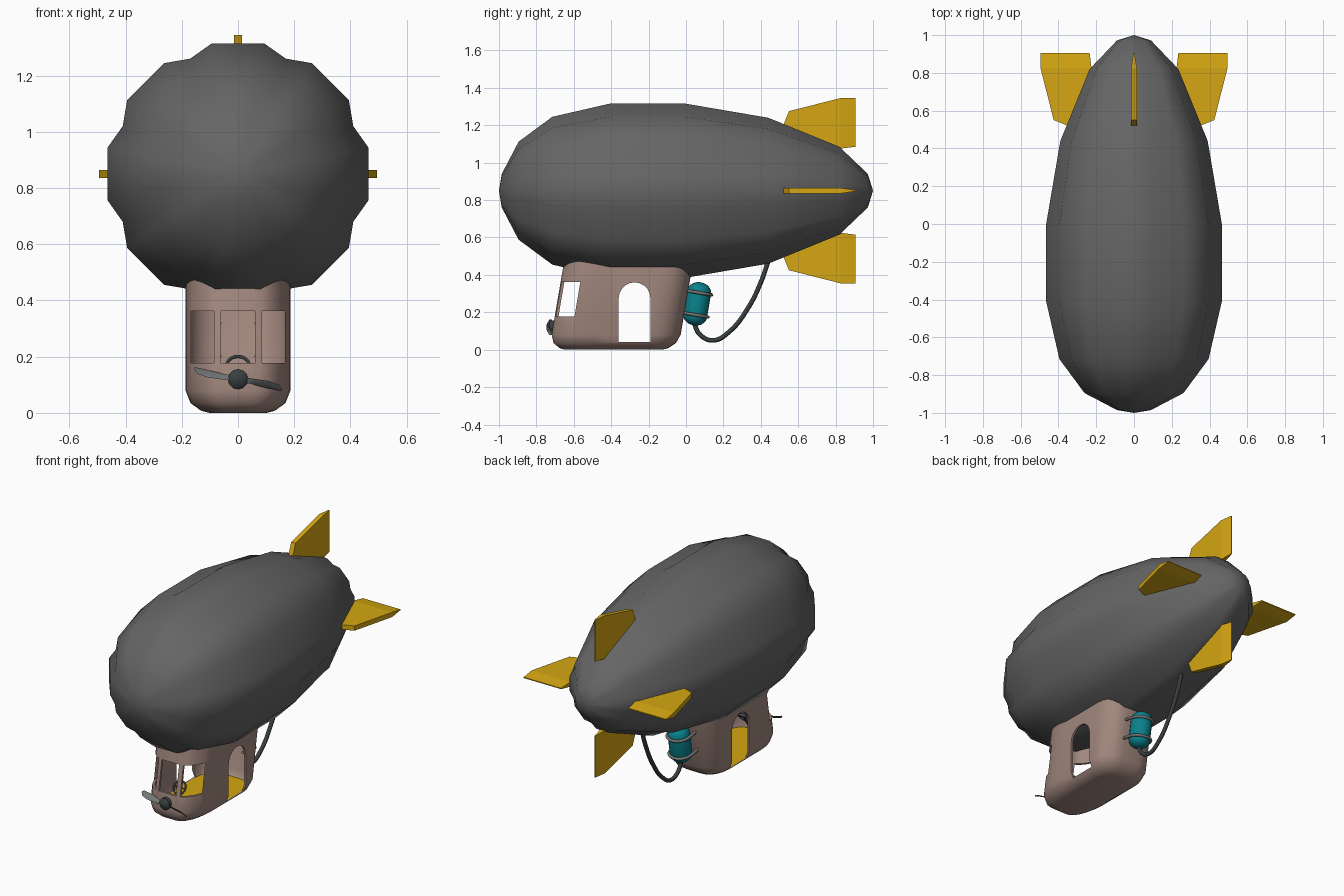
import bpy, bmesh, math
from mathutils import Vector, Matrix

if "Cube" in bpy.data.objects:
    bpy.data.objects.remove(bpy.data.objects["Cube"])


def material(name, rgb):
    m = bpy.data.materials.new(name)
    m.diffuse_color = (*rgb, 1)
    m.use_nodes = True
    m.node_tree.nodes["Principled BSDF"].inputs["Base Color"].default_value = m.diffuse_color
    return m


GREY = material("balloon grey", (0.13, 0.13, 0.13))
GOLD = material("golden yellow", (0.66, 0.38, 0.006))
BROWN = material("dusty brown", (0.36, 0.245, 0.21))
TEAL = material("teal", (0.003, 0.22, 0.26))
DARK = material("dark rubber", (0.04, 0.05, 0.05))
STEEL = material("steel grey", (0.17, 0.18, 0.18))


def smooth(ob, angle):
    bpy.ops.object.select_all(action='DESELECT')
    ob.select_set(True)
    bpy.context.view_layer.objects.active = ob
    bpy.ops.object.shade_smooth_by_angle(angle=math.radians(angle))


def loft(name, rings, mat, angle=None):
    """Skin a list of equal-length closed rings and cap both ends."""
    bm = bmesh.new()
    vs = [[bm.verts.new(p) for p in ring] for ring in rings]
    n = len(rings[0])
    for a, b in zip(vs, vs[1:]):
        for i in range(n):
            j = (i + 1) % n
            bm.faces.new((a[i], a[j], b[j], b[i]))
    bm.faces.new(vs[0][::-1])
    bm.faces.new(vs[-1])
    bmesh.ops.remove_doubles(bm, verts=bm.verts, dist=1e-5)
    bmesh.ops.recalc_face_normals(bm, faces=bm.faces)
    me = bpy.data.meshes.new(name)
    bm.to_mesh(me)
    bm.free()
    ob = bpy.data.objects.new(name, me)
    bpy.context.collection.objects.link(ob)
    me.materials.append(mat)
    if angle:
        smooth(ob, angle)
    return ob


def lathe(name, profile, mat, sides, matrix, angle=40):
    """Revolve (radius, height) points around local z."""
    rings = [[matrix @ Vector((r * math.cos(2 * math.pi * k / sides),
                               r * math.sin(2 * math.pi * k / sides), h))
              for k in range(sides)] for r, h in profile]
    return loft(name, rings, mat, angle)


def tube(name, pts, radius, mat):
    cu = bpy.data.curves.new(name, 'CURVE')
    cu.dimensions = '3D'
    cu.bevel_depth = radius
    cu.bevel_resolution = 2
    cu.resolution_u = 8
    cu.use_fill_caps = True
    sp = cu.splines.new('BEZIER')
    sp.bezier_points.add(len(pts) - 1)
    for bp, p in zip(sp.bezier_points, pts):
        bp.co = p
        bp.handle_left_type = bp.handle_right_type = 'AUTO'
    cu.materials.append(mat)
    ob = bpy.data.objects.new(name, cu)
    bpy.context.collection.objects.link(ob)
    return ob


# Envelope: eight flat-topped gores with valleys between them
AXIS_Z = 0.85
profile = [(-1, 0), (-0.985, 0.09), (-0.895, 0.262), (-0.715, 0.395), (-0.41, 0.465),
           (0, 0.465), (0.44, 0.39), (0.82, 0.235), (0.972, 0.09), (1, 0)]


def gore_ring(y, a):
    ring = []
    ridge = a / math.cos(math.radians(11.25))
    for k in range(8):
        for deg, r in ((-11.25, ridge), (11.25, ridge), (22.5, a * 0.955)):
            t = math.radians(45 * k + deg)
            ring.append((r * math.sin(t), y, AXIS_Z + r * math.cos(t)))
    return ring


loft("envelope", [gore_ring(y, a) for y, a in profile], GREY, 180)

# Four tail fins with tapered trailing flaps
stations = [(0.52, 0.30, 0.35, 0.015), (0.55, 0.30, 0.425, 0.015),
            (0.825, 0.225, 0.495, 0.015), (0.905, 0.235, 0.495, 0.003)]
for k, side in enumerate(("top", "right", "bottom", "left")):
    turn = Matrix.Translation((0, 0, AXIS_Z)) @ Matrix.Rotation(k * math.pi / 2, 4, 'Y')
    loft(side + "_fin", [[turn @ Vector(p) for p in
                          ((-t, y, lo), (t, y, lo), (t, y, hi), (-t, y, hi))]
                         for y, lo, hi, t in stations], GOLD)


# Gondola: leaning rounded shell, outer skin up then inner skin down
def plan(z, inset):
    half = []
    for k in range(7):
        t = math.pi / 2 * k / 6
        half.append((0.06 + 0.127 * math.sin(t), -0.49 - 0.225 * math.cos(t)))
    for k in range(7):
        t = math.pi / 2 * k / 6
        half.append((0.06 + 0.127 * math.cos(t), -0.165 + 0.14 * math.sin(t)))
    pts = half + [(-x, y) for x, y in reversed(half)]
    return [(x * (1 - inset / 0.187), -0.37 + (y + 0.37) * (1 - inset / 0.345)
             + 0.17 * (z - 0.1), z) for x, y in pts]


shell = [(0, 0.085), (0.008, 0.055), (0.035, 0.018), (0.08, 0), (0.5, 0),
         (0.5, 0.013), (0.08, 0.013), (0.04, 0.026), (0.02, 0.06)]
gondola = loft("gondola", [plan(z, i) for z, i in shell], BROWN)
loft("gondola_floor", [plan(0.018, 0.055), plan(0.04, 0.022)], GOLD)

# Door through both sides and three front windows
door = [(-0.36, 0.04), (-0.19, 0.04)] + [
    (-0.275 + 0.085 * math.cos(math.pi * k / 10), 0.275 + 0.085 * math.sin(math.pi * k / 10))
    for k in range(11)]
cutters = [loft("door_cutter", [[(x, y, z) for y, z in door] for x in (-0.3, 0.3)], BROWN)]
for x0, x1 in ((-0.167, -0.085), (-0.06, 0.06), (0.085, 0.167)):
    cutters.append(loft("window_cutter", [
        [(x0, y, 0.177), (x1, y, 0.177), (x1, y, 0.362), (x0, y, 0.362)]
        for y in (-0.85, -0.45)], BROWN))
bpy.context.view_layer.objects.active = gondola
for c in cutters:
    c.hide_render = True
    mod = gondola.modifiers.new("cut", 'BOOLEAN')
    mod.operation = 'DIFFERENCE'
    mod.solver = 'EXACT'
    mod.object = c
    bpy.ops.object.modifier_apply(modifier=mod.name)
    bpy.data.objects.remove(c)
smooth(gondola, 40)

# Steering wheel and column
bpy.ops.mesh.primitive_torus_add(major_radius=0.04, minor_radius=0.006, major_segments=20,
                                 minor_segments=8, location=(0, -0.58, 0.168),
                                 rotation=(math.radians(55), 0, 0))
wheel = bpy.context.object
wheel.name = "steering_wheel"
wheel.data.materials.append(DARK)
smooth(wheel, 60)
tube("steering_column", [(0, -0.58, 0.168), (0, -0.65, 0.06)], 0.008, DARK)
tube("steering_spoke", [(-0.04, -0.58, 0.168), (0.04, -0.58, 0.168)], 0.004, DARK)

# Propeller: hub and a twisted two-bladed airscrew
forward = Matrix.Translation((0, -0.70, 0.12)) @ Matrix.Rotation(math.pi / 2, 4, 'X')
lathe("propeller_hub", [(0.036, 0), (0.036, 0.03), (0.022, 0.043), (0, 0.047)],
      DARK, 12, forward)
blade = []
for x, zc, chord in ((-0.156, 0.038, 0.010), (-0.145, 0.03, 0.034), (-0.11, 0.02, 0.042),
                     (-0.06, 0.010, 0.034), (-0.02, 0.003, 0.018)):
    blade.append((x, zc, chord))
blade += [(-x, -z, c) for x, z, c in reversed(blade)]
rings = []
for x, zc, c in blade:
    pitch = math.radians(50) * (1 if x < 0 else -1) * min(1, abs(x) / 0.06)
    d = Vector((0, math.sin(pitch), math.cos(pitch))) * c / 2
    n = Vector((0, math.cos(pitch), -math.sin(pitch))) * 0.003
    o = Vector((x, -0.73, 0.12 + zc))
    rings.append([o - d, o + n, o + d, o - n])
loft("propeller_blades", rings, STEEL, 60)

# Tank on the rear wall, leaning with it
lean = Matrix.Translation((0, 0.06, 0.245)) @ Matrix.Rotation(-math.atan(0.17), 4, 'X')
R, H = 0.064, 0.065
ends = [(R * math.cos(math.pi / 2 * k / 5), H + 0.052 * math.sin(math.pi / 2 * k / 5))
        for k in range(6)]
lathe("tank", [(r, -h) for r, h in reversed(ends)] + ends, TEAL, 20, lean, 60)

# Straps: U-shaped bars from the wall around the tank
for label, h in (("lower", -0.06), ("upper", 0.06)):
    pts = [(0.068, -0.10, h)]
    pts += [(0.068 * math.cos(math.pi * k / 8), 0.068 * math.sin(math.pi * k / 8), h)
            for k in range(9)]
    pts += [(-0.068, -0.10, h)]
    tube(label + "_strap", [lean @ Vector(p) for p in pts], 0.009, STEEL)

# Hose from tank bottom up into the envelope
tube("hose", [(0, 0.043, 0.14), (0, 0.075, 0.08), (0, 0.145, 0.05), (0, 0.23, 0.095),
              (0, 0.33, 0.22), (0, 0.40, 0.36), (0, 0.445, 0.49)], 0.0125, DARK)
